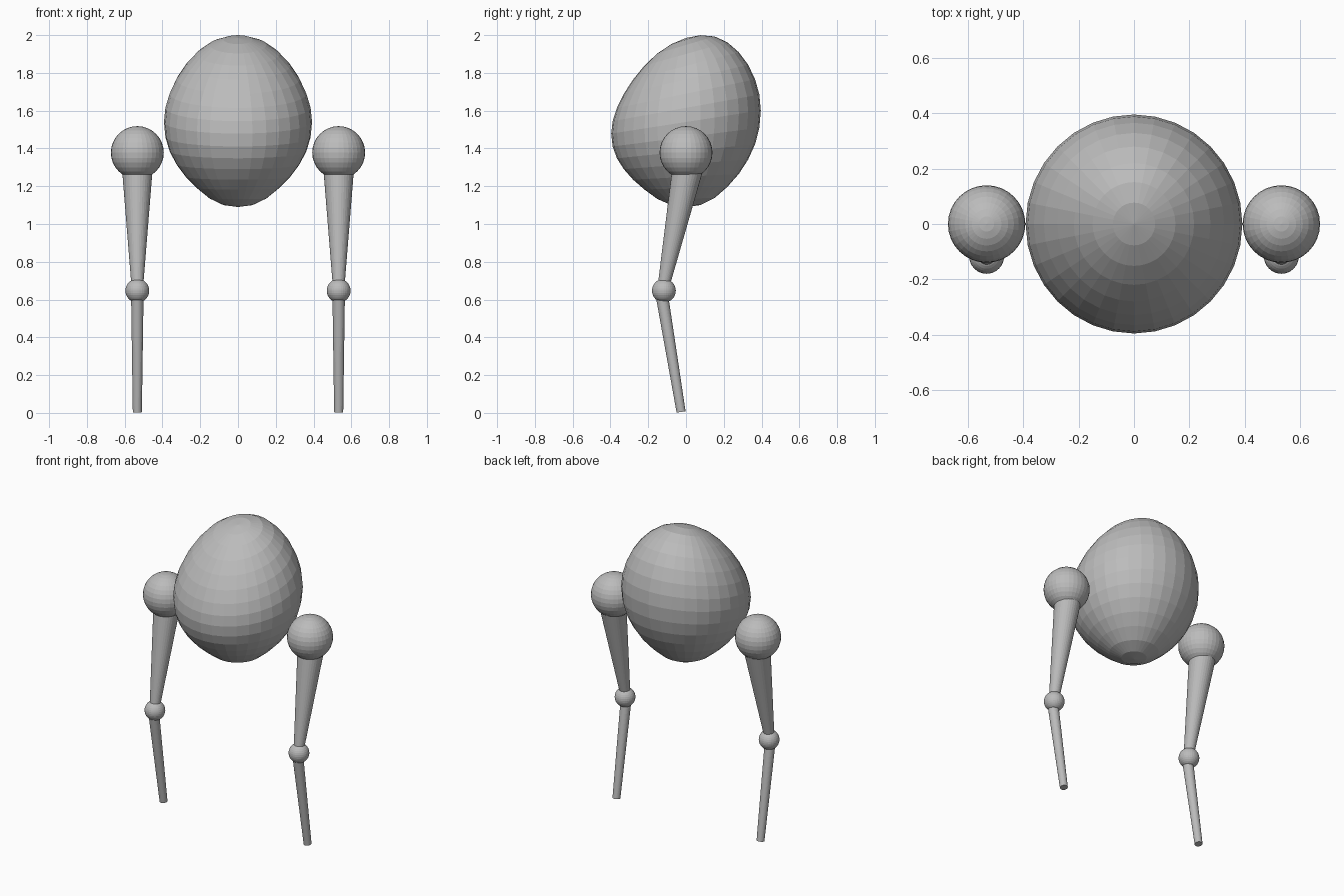
import bpy, bmesh, math
from mathutils import Vector

if "Cube" in bpy.data.objects:
    bpy.data.objects.remove(bpy.data.objects["Cube"])

grey = bpy.data.materials.new("plain grey")
grey.diffuse_color = (0.5, 0.5, 0.5, 1)
grey.use_nodes = True
grey.node_tree.nodes["Principled BSDF"].inputs["Base Color"].default_value = grey.diffuse_color


def finish(bm, name):
    bmesh.ops.recalc_face_normals(bm, faces=bm.faces)
    mesh = bpy.data.meshes.new(name)
    bm.to_mesh(mesh)
    bm.free()
    mesh.materials.append(grey)
    obj = bpy.data.objects.new(name, mesh)
    bpy.context.collection.objects.link(obj)
    return obj


def ball(name, centre, radius):
    bm = bmesh.new()
    bmesh.ops.create_uvsphere(bm, u_segments=32, v_segments=16, radius=radius)
    bmesh.ops.translate(bm, verts=bm.verts, vec=centre)
    return finish(bm, name)


def limb(name, start, end, r_start, r_end):
    a, b = Vector(start), Vector(end)
    bm = bmesh.new()
    bmesh.ops.create_cone(bm, cap_ends=True, segments=32, radius1=r_start,
                          radius2=r_end, depth=(b - a).length)
    rot = (b - a).to_track_quat('Z', 'Y').to_matrix()
    bmesh.ops.rotate(bm, verts=bm.verts, cent=(0, 0, 0), matrix=rot)
    bmesh.ops.translate(bm, verts=bm.verts, vec=(a + b) / 2)
    return finish(bm, name)


# Egg body: sphere rings moved to an egg profile, tilting more towards the top
heights = [1.985, 1.976, 1.948, 1.90, 1.837, 1.766, 1.69, 1.615, 1.54,
           1.46, 1.385, 1.316, 1.25, 1.19, 1.135, 1.10, 1.09]
bm = bmesh.new()
bmesh.ops.create_uvsphere(bm, u_segments=32, v_segments=16, radius=1)
for v in bm.verts:
    ring = round(math.acos(max(-1, min(1, v.co.z))) / (math.pi / 16))
    z = heights[ring]
    y = v.co.y * 0.396
    v.co = (v.co.x * 0.392, y, z + y * 0.31 * (z - 1.09) / 0.9)
finish(bm, "body")

# Legs: hip ball, thigh, knee ball, shin
for side, s in (("left", 1), ("right", -1)):
    x = s * 0.533
    ball(side + "_hip", (x, 0, 1.378), 0.14)
    limb(side + "_thigh", (x, 0.008, 1.29), (x, -0.119, 0.67), 0.081, 0.031)
    ball(side + "_knee", (x, -0.117, 0.647), 0.063)
    limb(side + "_shin", (x, -0.128, 0.625), (x, -0.026, 0.005), 0.033, 0.024)
